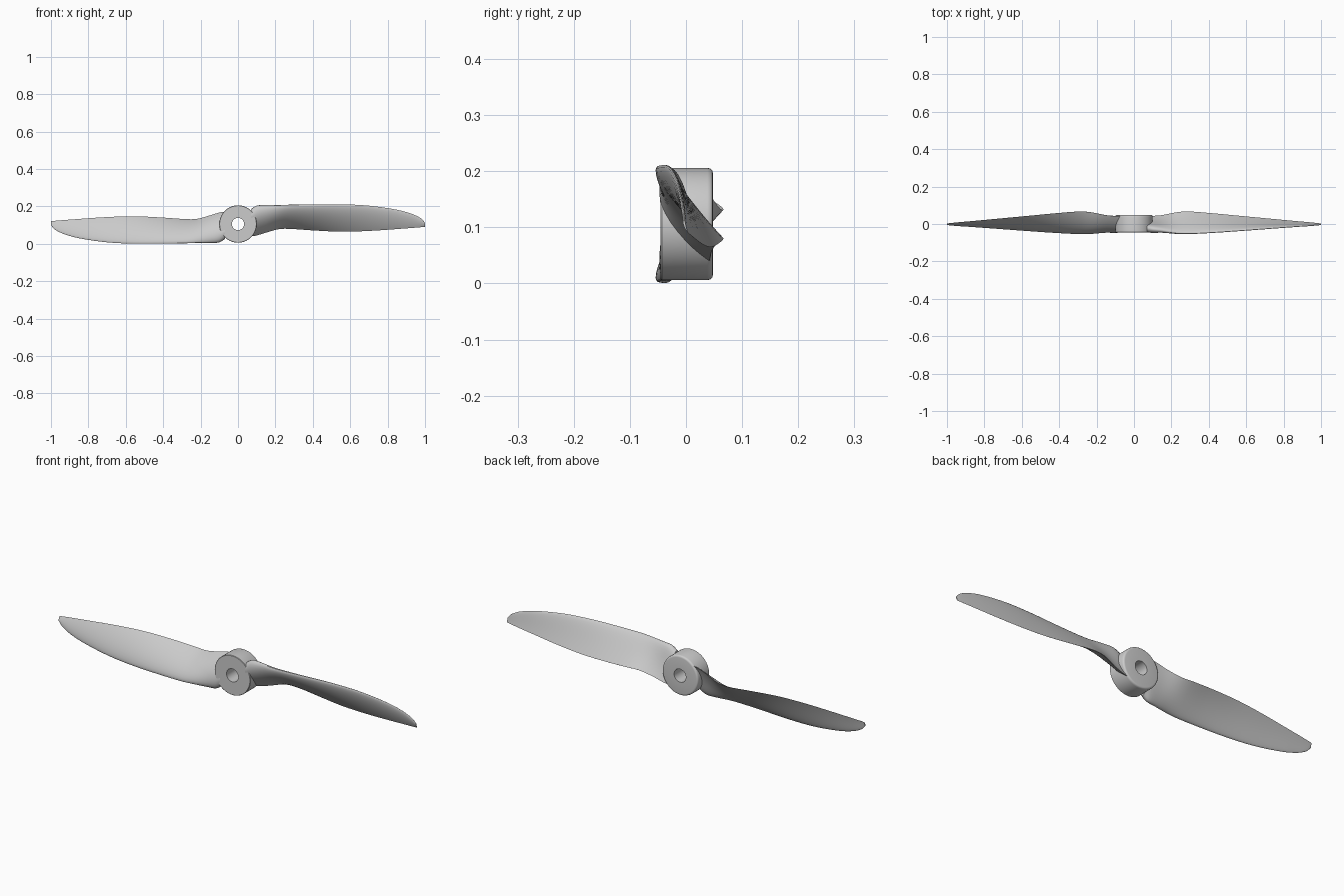
import bpy, bmesh, math
from mathutils import Vector

if "Cube" in bpy.data.objects:
    bpy.data.objects.remove(bpy.data.objects["Cube"])

CZ = 0.106  # height of the hub axis


def finish(name, bm, angle):
    bmesh.ops.recalc_face_normals(bm, faces=bm.faces)
    me = bpy.data.meshes.new(name)
    bm.to_mesh(me)
    bm.free()
    ob = bpy.data.objects.new(name, me)
    bpy.context.collection.objects.link(ob)
    bpy.ops.object.select_all(action='DESELECT')
    ob.select_set(True)
    bpy.context.view_layer.objects.active = ob
    bpy.ops.object.shade_smooth_by_angle(angle=math.radians(angle))
    return ob


def bridge_rings(bm, rings, close):
    n = len(rings[0])
    pairs = list(zip(rings, rings[1:])) + ([(rings[-1], rings[0])] if close else [])
    for a, b in pairs:
        for i in range(n):
            j = (i + 1) % n
            bm.faces.new((a[i], a[j], b[j], b[i]))


# Hub: closed (radius, y) profile spun about the y axis, rounded at the back rim
def make_hub():
    profile = [(0.033, -0.045), (0.098, -0.045), (0.1, -0.043), (0.1, 0.038),
               (0.0985, 0.044), (0.0955, 0.047), (0.09, 0.048), (0.033, 0.048)]
    bm = bmesh.new()
    rings = []
    for r, y in profile:
        ring = []
        for k in range(64):
            a = 2 * math.pi * k / 64
            ring.append(bm.verts.new((r * math.cos(a), y, CZ + r * math.sin(a))))
        rings.append(ring)
    bridge_rings(bm, rings, True)
    finish("hub", bm, 35)


# Blade stations: x, leading edge y z, trailing edge y z, thickness
STATIONS = [
    (0.070, -0.030, 0.185, 0.042, 0.040, 0.050),
    (0.100, -0.033, 0.203, 0.043, 0.045, 0.048),
    (0.150, -0.038, 0.206, 0.047, 0.060, 0.040),
    (0.220, -0.049, 0.206, 0.061, 0.079, 0.033),
    (0.280, -0.052, 0.208, 0.067, 0.080, 0.028),
    (0.400, -0.047, 0.210, 0.059, 0.072, 0.024),
    (0.550, -0.037, 0.211, 0.045, 0.065, 0.020),
    (0.700, -0.026, 0.204, 0.031, 0.069, 0.015),
    (0.850, -0.015, 0.182, 0.017, 0.079, 0.011),
    (0.930, -0.010, 0.160, 0.010, 0.085, 0.008),
    (0.980, -0.006, 0.135, 0.005, 0.089, 0.006),
    (1.000, -0.004, 0.113, 0.003, 0.091, 0.004),
]


def smooth_stations(steps=4):
    s = [Vector(p) for p in STATIONS]
    out = []
    for i in range(len(s) - 1):
        p1, p2 = s[i], s[i + 1]
        h = p2[0] - p1[0]
        # slopes per unit of span keep uneven spacing smooth
        m1 = (p2 - s[i - 1]) / (p2[0] - s[i - 1][0]) if i else (p2 - p1) / h
        m2 = (s[i + 2] - p1) / (s[i + 2][0] - p1[0]) if i + 2 < len(s) else (p2 - p1) / h
        for k in range(steps):
            t = k / steps
            out.append(p1 * (2*t**3 - 3*t**2 + 1) + m1 * h * (t**3 - 2*t**2 + t)
                       + p2 * (3*t**2 - 2*t**3) + m2 * h * (t**3 - t**2))
    return out + [s[-1]]


# Airfoil outline: chord fraction and offset, flat at the back, convex at the front
def airfoil(n=14):
    def thick(u):
        return 5 * (0.2969*math.sqrt(u) - 0.126*u - 0.3516*u*u + 0.2843*u**3 - 0.1015*u**4)
    us = [0.5 - 0.5 * math.cos(math.pi * k / n) for k in range(n + 1)]
    front = [(u, thick(u) + 1.2 * u * (1 - u)) for u in reversed(us)]
    back = [(u, -thick(u) + 1.2 * u * (1 - u)) for u in us[1:]]
    return front + back


def make_blade(name, side):
    bm = bmesh.new()
    rings = []
    for x, ly, lz, ty, tz, t in smooth_stations():
        le, te = Vector((ly, lz)), Vector((ty, tz))
        chord = te - le
        nrm = Vector((chord.y, -chord.x)).normalized()
        ring = []
        for u, w in airfoil():
            p = le + chord * u + nrm * (w * t)
            # the left blade is the right one turned half a turn about the axis
            ring.append(bm.verts.new((side * x, p.x, CZ + side * (p.y - CZ))))
        rings.append(ring)
    bridge_rings(bm, rings, False)
    bm.faces.new(rings[0])
    bm.faces.new(rings[-1])
    finish(name, bm, 40)


make_hub()
make_blade("right_blade", 1)
make_blade("left_blade", -1)
